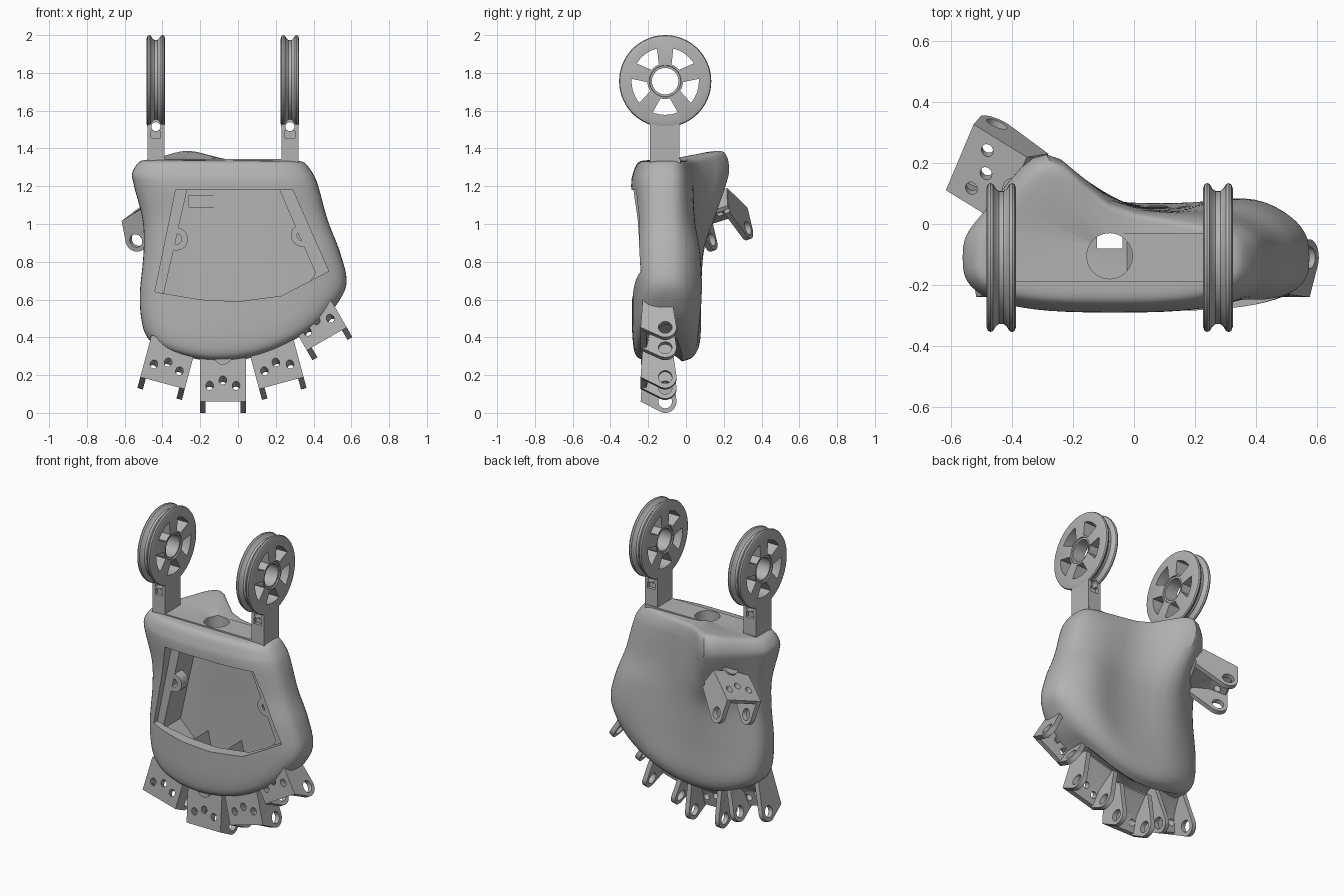
import bpy, bmesh
from math import sin, cos, pi, exp, radians, copysign
from mathutils import Matrix, Vector

if "Cube" in bpy.data.objects:
    bpy.data.objects.remove(bpy.data.objects["Cube"])

grey = bpy.data.materials.new("matte grey")
grey.use_nodes = True
tone = (0.45, 0.45, 0.45, 1)
grey.diffuse_color = tone
grey.node_tree.nodes["Principled BSDF"].inputs["Base Color"].default_value = tone


def finish(name, bm):
    bmesh.ops.recalc_face_normals(bm, faces=bm.faces)
    mesh = bpy.data.meshes.new(name)
    bm.to_mesh(mesh)
    bm.free()
    mesh.materials.append(grey)
    ob = bpy.data.objects.new(name, mesh)
    bpy.context.collection.objects.link(ob)
    return ob


def select(ob):
    bpy.ops.object.select_all(action='DESELECT')
    ob.select_set(True)
    bpy.context.view_layer.objects.active = ob


def prism(name, pts, axis, a, b):
    """Extrude a flat outline along an axis from a to b."""
    place = {'x': lambda p, d: (d, p[0], p[1]),
             'y': lambda p, d: (p[0], d, p[1]),
             'z': lambda p, d: (p[0], p[1], d)}[axis]
    bm = bmesh.new()
    lo = [bm.verts.new(place(p, a)) for p in pts]
    hi = [bm.verts.new(place(p, b)) for p in pts]
    bm.faces.new(lo)
    bm.faces.new(hi)
    n = len(pts)
    for i in range(n):
        j = (i + 1) % n
        bm.faces.new((lo[i], lo[j], hi[j], hi[i]))
    return finish(name, bm)


def arc(c, r, a0=0, a1=345, n=24):
    angles = [radians(a0 + (a1 - a0) * i / (n - 1)) for i in range(n)]
    return [(c[0] + r * cos(t), c[1] + r * sin(t)) for t in angles]


def rect(x0, x1, y0, y1):
    return [(x0, y0), (x1, y0), (x1, y1), (x0, y1)]


def boolean(ob, other, op='DIFFERENCE'):
    mod = ob.modifiers.new("boolean", 'BOOLEAN')
    mod.operation, mod.solver, mod.object = op, 'EXACT', other
    select(ob)
    bpy.ops.object.modifier_apply(modifier=mod.name)
    bpy.data.objects.remove(other)


def smooth(ob, angle=35):
    select(ob)
    bpy.ops.object.shade_smooth_by_angle(angle=radians(angle))


# Palm: sections from bottom to top
# left x, left z, right x, right z, sag, front y, back y at left/middle/right, lift
ROWS = [
    (-.41, .35, .35, .42, .11, -.20, -.02, -.02, -.02, 0),
    (-.465, .38, .44, .48, .125, -.262, .045, .035, .035, 0),
    (-.505, .46, .52, .57, .12, -.283, .08, .065, .08, 0),
    (-.52, .62, .575, .69, .06, -.285, .085, .055, .105, 0),
    (-.50, .85, .54, .85, 0, -.285, .10, .045, .095, 0),
    (-.505, 1.02, .475, 1.02, 0, -.28, .155, .04, .06, 0),
    (-.55, 1.2, .425, 1.2, 0, -.29, .22, .04, .045, 0),
    (-.56, 1.27, .395, 1.27, 0, -.28, .24, .04, .035, .03),
    (-.52, 1.33, .35, 1.325, 0, -.25, .21, .03, .01, .055),
    (-.46, 1.34, .30, 1.335, 0, -.18, .12, 0, -.02, .045)]


def section(t):
    i = min(int(t), len(ROWS) - 2)
    f = t - i
    p = [ROWS[max(0, min(len(ROWS) - 1, i + k))] for k in (-1, 0, 1, 2)]
    return [b + .5 * f * (c - a + f * (2 * a - 5 * b + 4 * c - d + f * (3 * (b - c) + d - a)))
            for a, b, c, d in zip(*p)]


def make_palm(n=64, steps=54):
    bm = bmesh.new()
    rings = []
    for k in range(steps + 1):
        xl, zl, xr, zr, sag, yf, bl, bmid, br, lift = section(k * (len(ROWS) - 1) / steps)
        ring = []
        for j in range(n):
            a = 2 * pi * j / n
            c, s = cos(a), sin(a)
            u = copysign(abs(c) ** .68, c)
            left, right = exp(-((u + .46) / .36) ** 2), exp(-((u - .7) / .35) ** 2)
            back = bmid + (bl - bmid) * left + (br - bmid) * right
            edge = back if s > 0 else yf
            y = -.11 + (edge + .11) * abs(s) ** .68
            z = zl + (zr - zl) * (u + 1) / 2 - sag * (1 - u * u) + lift * left * max(0, s)
            ring.append(bm.verts.new(((xl + xr) / 2 + (xr - xl) / 2 * u, y, z)))
        rings.append(ring)
    for r0, r1 in zip(rings, rings[1:]):
        for j in range(n):
            bm.faces.new((r0[j], r0[(j + 1) % n], r1[(j + 1) % n], r1[j]))
    for ring in (rings[0], rings[-1]):
        mid = bm.verts.new(sum((v.co for v in ring), Vector()) / n)
        for j in range(n):
            bm.faces.new((ring[j], ring[(j + 1) % n], mid))
    return finish("palm_shell", bm)


palm = make_palm()
boolean(palm, prism("top_plate", rect(-.47, .315, -.19, -.03), 'z', 1.25, 1.345), 'UNION')

# Front opening, inner cavity, thumb groove and cable holes
opening = [(-.33, 1.18), (.29, 1.18), (.48, .75), (.23, .62), (0, .59), (-.2, .6), (-.44, .64)]
cavity = [(-.27, 1.18), (.22, 1.18), (.41, .74), (.3, .56), (0, .45), (-.3, .5), (-.40, .6)]
boolean(palm, prism("opening_cut", opening, 'y', -.5, -.2))
boolean(palm, prism("cavity_cut", cavity, 'y', -.21, -.02))
groove = [(-.07, -.03), (-.26, .03), (-.26, -.03)]
boolean(palm, prism("groove_cut", groove, 'z', 1.09, 1.15))
boolean(palm, prism("wire_hole_cut", arc((-.08, -.105), .075), 'z', 1.1, 1.5))
boolean(palm, prism("floor_slot_cut", rect(-.122, -.038, -.08, -.03), 'z', .1, .7))
smooth(palm, 30)

# Screw lugs on the side ledges
for name, x, z in (("right_lug", -.325, .92), ("left_lug", .34, .94)):
    lug = prism(name, arc((x, z), .06), 'y', -.2, -.13)
    boolean(lug, prism("lug_cut", arc((x, z), .027), 'y', -.3, 0))
    smooth(lug)

# Peaked dividers on the cavity floor
for x in (-.2, .04, .25):
    prism("floor_divider", [(x - .07, .44), (x + .03, .44), (x, .575)], 'y', -.2, -.02)


# Hinge bracket: front plate with slanted screw holes and two ringed ears
def bracket(name, matrix):
    plate = [(-.24, .06), (-.21, .06), (-.185, .16), (-.1, .27), (-.11, .29), (-.225, .29)]
    body = prism(name, plate, 'x', -.12, .12)
    ear = [(-.24, .06)] + arc((-.11, .06), .06, -125, 10, 14) + [(-.08, .27), (-.225, .29)]
    for side in (-1, 1):
        boolean(body, prism("ear", ear, 'x', side * .122, side * .092), 'UNION')
    boolean(body, prism("boss", arc((0, .3), .045), 'y', -.238, -.15), 'UNION')
    boolean(body, prism("pin_cut", arc((-.11, .06), .036), 'x', -.3, .3))
    for x, z in ((-.07, .145), (0, .175), (.07, .145)):
        drill = prism("screw_cut", arc((0, 0), .02), 'y', -.1, .2)
        drill.matrix_world = Matrix.Translation((x, -.235, z)) @ Matrix.Rotation(-.6, 4, 'X')
        boolean(body, drill)
    body.matrix_world = matrix
    smooth(body)


for name, x, z, tilt in (("finger_bracket_1", -.415, .10, 15), ("finger_bracket_2", -.08, 0, 0),
                         ("finger_bracket_3", .245, .10, -15), ("finger_bracket_4", .5, .34, -30)):
    bracket(name, Matrix.Translation((x, 0, z)) @ Matrix.Rotation(radians(tilt), 4, 'Y'))

# Thumb bracket, turned to face up and outward
across = Vector((-.37, -.88, -.28)).normalized()
depth = Vector((.54, -.08, -.83))
depth = (depth - across * depth.dot(across)).normalized()
turn = Matrix((across, depth, across.cross(depth))).transposed().to_4x4()
bracket("thumb_bracket", Matrix.Translation((-.495, .22, .945)) @ turn
        @ Matrix.Translation((0, .11, -.06)))


# Pulley: lathed rim with groove, spoke windows, and a support arm
def pulley(side, x):
    half = [(.07, .042), (.082, .042), (.084, .049), (.226, .049), (.24, .044), (.244, .036),
            (.241, .027), (.226, .018), (.218, .008)]
    profile = half + [(r, -d) for r, d in reversed(half)]
    n = 64
    hub = (-.11, 1.756)
    bm = bmesh.new()
    rings = [[bm.verts.new((x + d, hub[0] + r * cos(2 * pi * i / n), hub[1] + r * sin(2 * pi * i / n)))
              for i in range(n)] for r, d in profile]
    for r0, r1 in zip(rings, rings[1:] + rings[:1]):
        for i in range(n):
            bm.faces.new((r0[i], r0[(i + 1) % n], r1[(i + 1) % n], r1[i]))
    wheel = finish(side + "_pulley", bm)
    for k in range(5):
        a = 270 + 72 * k
        window = arc(hub, .178, a - 22, a + 22, 9) + arc(hub, .094, a + 15, a - 15, 7)
        boolean(wheel, prism("window_cut", window, 'x', x - .1, x + .1))
    arm = prism(side + "_arm", rect(-.19, -.035, 1.28, 1.56), 'x', x - .045, x + .045)
    # Rope hole through the arm and the foot of the rim
    for part in (arm, wheel):
        boolean(part, prism("rope_cut", arc((x, 1.515), .024), 'y', -.5, .5))
    for y in (-.2, -.055):
        boolean(arm, prism("notch_cut", rect(x - .026, x + .026, 1.455, 1.492), 'y', y, y + .03))
    smooth(wheel)
    smooth(arm)


pulley("right", -.435)
pulley("left", .275)
